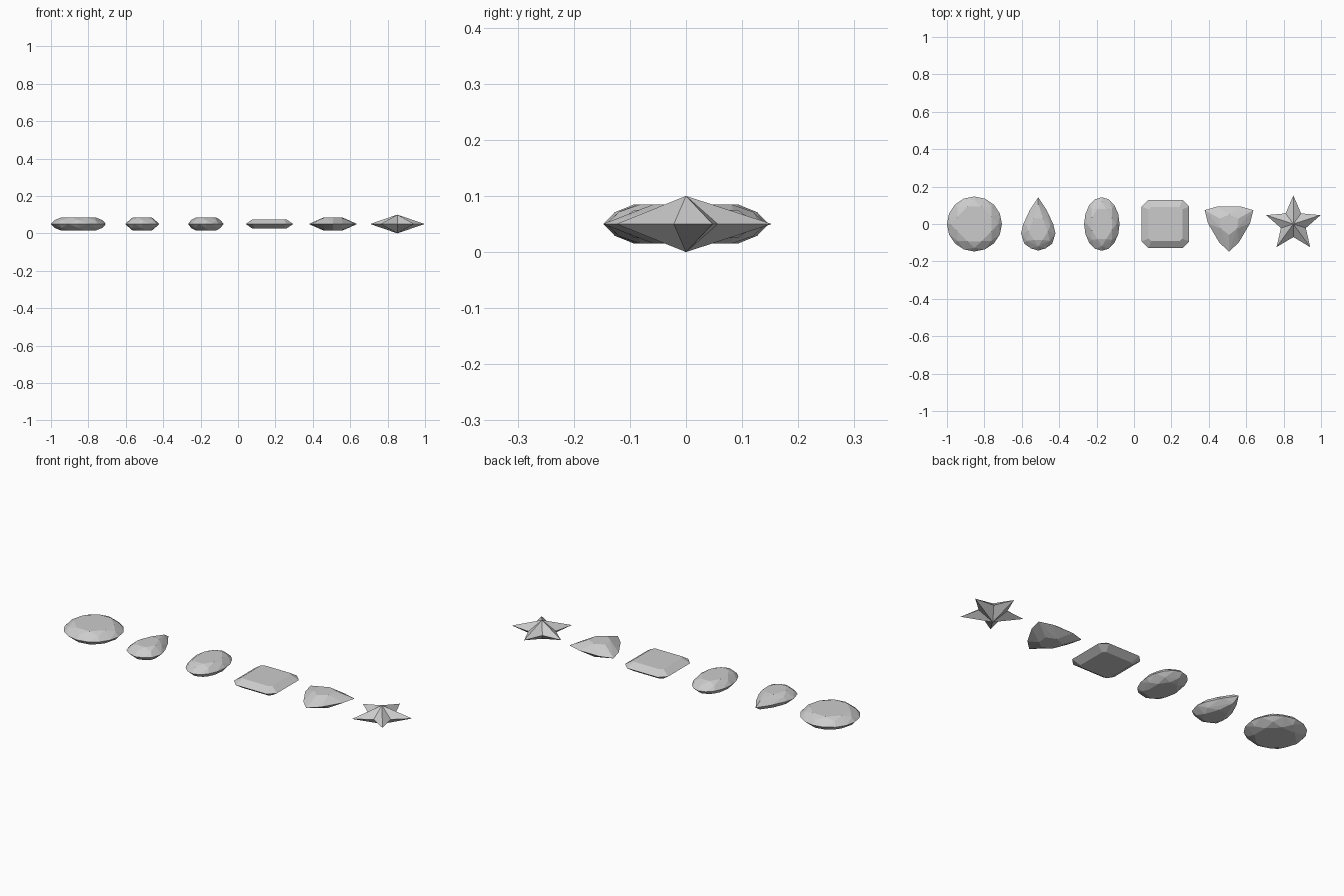
import bpy, bmesh, math
from mathutils import Vector

if "Cube" in bpy.data.objects:
    bpy.data.objects.remove(bpy.data.objects["Cube"])

MID = 0.05  # height of every girdle


def ring(n, rx, ry, turn=0.0):
    """Points of an ellipse, starting at +y."""
    return [(rx * math.sin(2 * math.pi * (i + turn) / n),
             ry * math.cos(2 * math.pi * (i + turn) / n)) for i in range(n)]


def scaled(pts, s, cy=0.0):
    return [(x * s, cy + (y - cy) * s) for x, y in pts]


def finish(name, bm, x):
    bmesh.ops.recalc_face_normals(bm, faces=bm.faces)
    mesh = bpy.data.meshes.new(name)
    bm.to_mesh(mesh)
    bm.free()
    ob = bpy.data.objects.new(name, mesh)
    bpy.context.collection.objects.link(ob)
    ob.location = (x, 0, MID)
    return ob


def cut_gem(name, x, girdle, levels):
    """Faceted stone: hull of the girdle and mirrored crown/pavilion rings."""
    bm = bmesh.new()
    for px, py in girdle:
        bm.verts.new((px, py, 0))
    for pts, h in levels:
        for px, py in pts:
            bm.verts.new((px, py, h))
            bm.verts.new((px, py, -h))
    res = bmesh.ops.convex_hull(bm, input=bm.verts)
    loose = [v for v in bm.verts if not v.link_faces]
    bmesh.ops.delete(bm, geom=loose, context='VERTS')
    bmesh.ops.dissolve_limit(bm, angle_limit=math.radians(1),
                             verts=bm.verts, edges=bm.edges)
    return finish(name, bm, x)


# Round brilliant
cut_gem("round_gem", -0.853, ring(16, 0.147, 0.147),
        [(ring(8, 0.127, 0.127), 0.021), (ring(8, 0.1, 0.1, 0.5), 0.035)])

# Pear / teardrop
half = [(0.045, 0.075), (0.08, 0.0), (0.092, -0.05), (0.075, -0.105), (0.04, -0.13)]
pear = [(0, 0.142)] + half + [(0, -0.142)] + [(-x, y) for x, y in reversed(half)]
cut_gem("pear_gem", -0.512, pear,
        [(scaled(pear[::2], 0.8, -0.03), 0.022), (scaled(pear[1::2], 0.56, -0.03), 0.035)])

# Oval
cut_gem("oval_gem", -0.172, ring(16, 0.095, 0.143),
        [(ring(8, 0.078, 0.119), 0.022), (ring(8, 0.058, 0.088, 0.5), 0.035)])


# Emerald cut: chamfered square with a flat table
def octagon(a, b, c):
    return [(a, b - c), (a - c, b), (c - a, b), (-a, b - c),
            (-a, c - b), (c - a, -b), (a - c, -b), (a, c - b)]


cut_gem("emerald_gem", 0.168, octagon(0.127, 0.129, 0.036),
        [(octagon(0.09, 0.092, 0.014), 0.025)])


# Trillion: three corners with bowed sides
corners = [Vector(p) for p in ring(3, 0.15, 0.148, 0.5)]
tri = []
for i, a in enumerate(corners):
    b = corners[(i + 1) % 3]
    bow = (a + b).normalized() * 0.024
    tri += [a, a.lerp(b, 0.27) + bow * 0.85, a.lerp(b, 0.73) + bow * 0.85]
cut_gem("trillion_gem", 0.508, [tuple(p) for p in tri],
        [(ring(3, 0.095, 0.095, 0.5), 0.02),
         (ring(3, 0.058, 0.058, 0.5) + ring(3, 0.05, 0.05), 0.035)])

# Five-pointed star with raised centres on both sides
bm = bmesh.new()
tips, notches = ring(5, 0.153, 0.153), ring(5, 0.07, 0.07, 0.5)
rim = [bm.verts.new((x, y, 0)) for pair in zip(tips, notches) for x, y in pair]
for z in (MID, -MID):
    apex = bm.verts.new((0, 0, z))
    for i in range(10):
        bm.faces.new((rim[i], rim[(i + 1) % 10], apex))
finish("star_gem", bm, 0.852)
